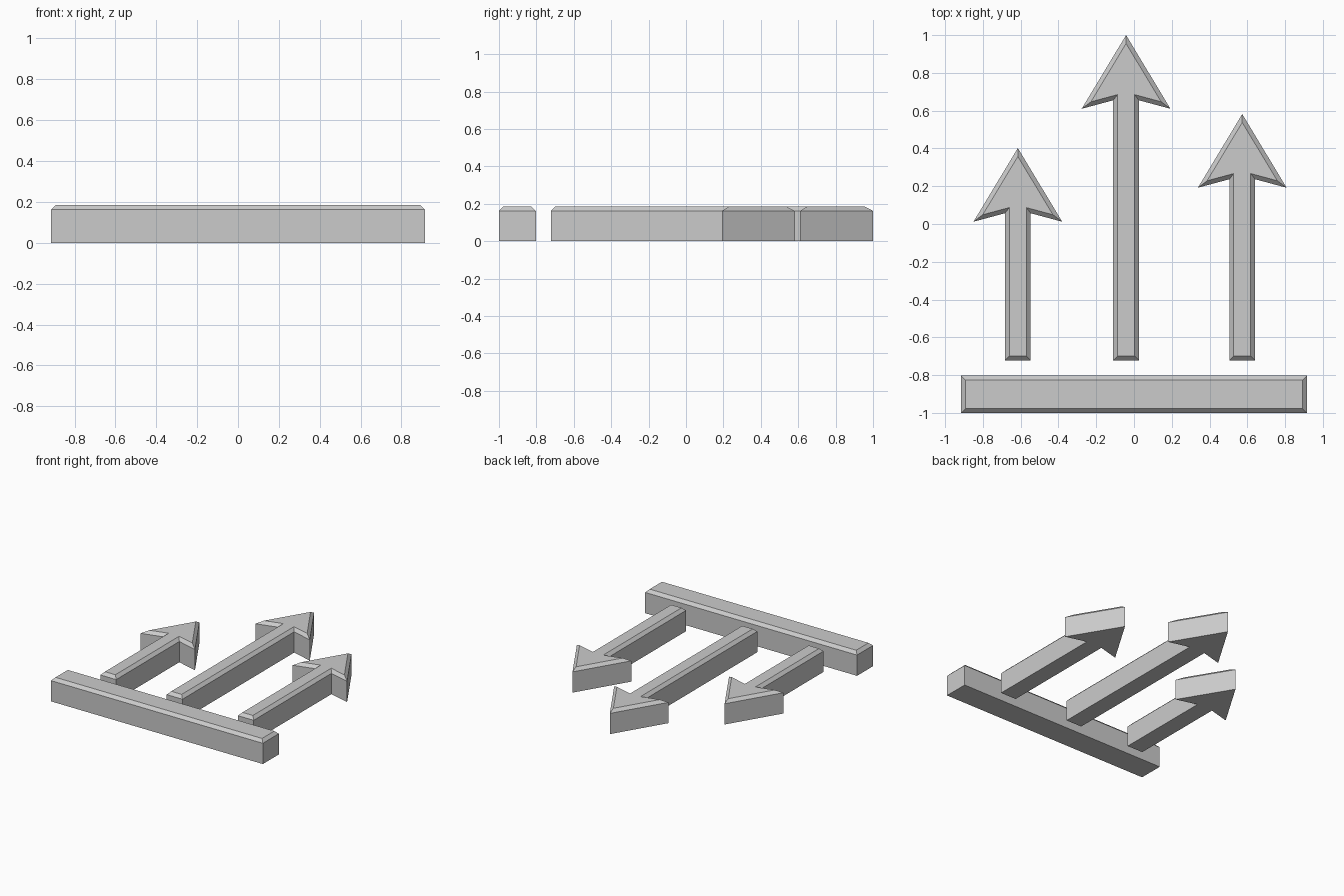
import bpy, bmesh

if "Cube" in bpy.data.objects:
    bpy.data.objects.remove(bpy.data.objects["Cube"])

HEIGHT = 0.185
BEVEL = 0.023


def plate(name, outline):
    """Extrude a flat outline up from z = 0 and chamfer its top rim."""
    bm = bmesh.new()
    face = bm.faces.new([bm.verts.new((x, y, 0)) for x, y in outline])
    ext = bmesh.ops.extrude_face_region(bm, geom=[face], use_keep_orig=True)
    top = [v for v in ext["geom"] if isinstance(v, bmesh.types.BMVert)]
    bmesh.ops.translate(bm, verts=top, vec=(0, 0, HEIGHT))
    bmesh.ops.recalc_face_normals(bm, faces=bm.faces)
    rim = [e for e in bm.edges if all(v.co.z > HEIGHT / 2 for v in e.verts)]
    bmesh.ops.bevel(bm, geom=rim, offset=BEVEL, segments=1, profile=0.5,
                    affect='EDGES', clamp_overlap=False)
    bmesh.ops.recalc_face_normals(bm, faces=bm.faces)
    mesh = bpy.data.meshes.new(name)
    bm.to_mesh(mesh)
    bm.free()
    obj = bpy.data.objects.new(name, mesh)
    bpy.context.collection.objects.link(obj)
    return obj


def arrow(name, x, tip, base=-0.722):
    """Upward arrow: right half of the profile, mirrored to the left."""
    right = [(0.068, base), (0.068, tip - 0.345), (0.235, tip - 0.39)]
    left = [(-px, py) for px, py in reversed(right)]
    plate(name, [(x + px, py) for px, py in right + [(0, tip)] + left])


# Base bar
plate("base_bar", [(-0.915, -1.0), (0.915, -1.0), (0.915, -0.803), (-0.915, -0.803)])

# Three arrows of different lengths
arrow("left_arrow", -0.615, 0.402)
arrow("middle_arrow", -0.042, 1.0)
arrow("right_arrow", 0.573, 0.582)
